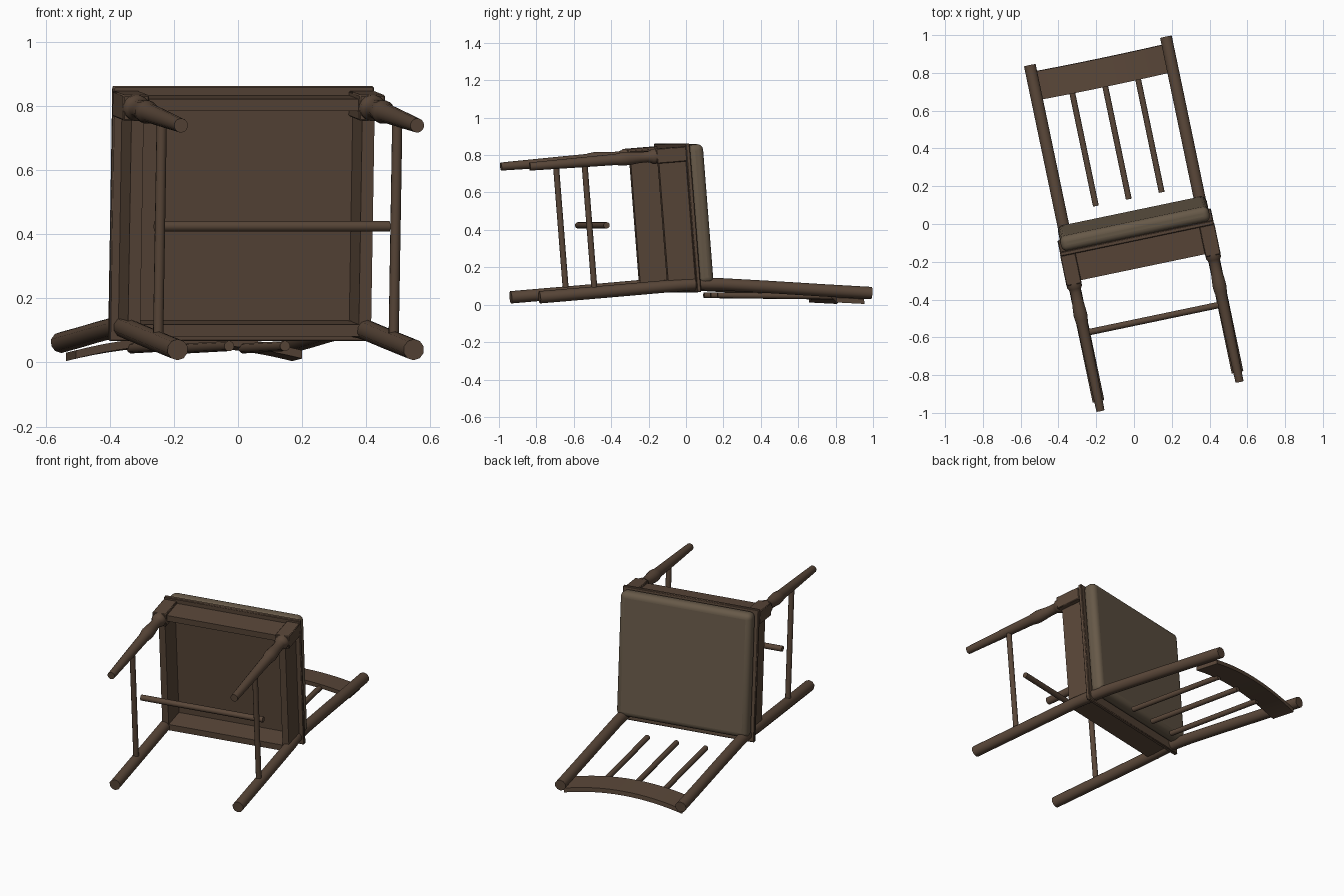
import bpy, bmesh, math
from mathutils import Matrix, Vector

if "Cube" in bpy.data.objects:
    bpy.data.objects.remove(bpy.data.objects["Cube"])

# The chair is built upright facing -y, then laid on its back with this pose
POSE = Matrix.Rotation(math.radians(11.8), 4, 'Z') @ Matrix.Rotation(math.radians(-85.4), 4, 'X')


def material(name, color):
    m = bpy.data.materials.new(name)
    m.diffuse_color = (*color, 1)
    m.use_nodes = True
    m.node_tree.nodes["Principled BSDF"].inputs["Base Color"].default_value = m.diffuse_color
    return m


WOOD = material("dark_wood", (0.10, 0.062, 0.040))
FABRIC = material("seat_fabric", (0.135, 0.10, 0.065))


def finish(name, bm, mat=WOOD, bevel=0, segments=1):
    bmesh.ops.recalc_face_normals(bm, faces=bm.faces)
    me = bpy.data.meshes.new(name)
    bm.to_mesh(me)
    bm.free()
    ob = bpy.data.objects.new(name, me)
    bpy.context.collection.objects.link(ob)
    me.materials.append(mat)
    if bevel:
        mod = ob.modifiers.new("Bevel", 'BEVEL')
        mod.width, mod.segments = bevel, segments
    bpy.ops.object.select_all(action='DESELECT')
    ob.select_set(True)
    bpy.context.view_layer.objects.active = ob
    bpy.ops.object.shade_smooth_by_angle(angle=math.radians(46))
    ob.matrix_world = POSE
    return ob


def box(name, x, f, z, **kw):
    """Box from (min, max) ranges; f is the distance forward (-y)."""
    bm = bmesh.new()
    size = [r[1] - r[0] for r in (x, f, z)]
    mid = (sum(x) / 2, -sum(f) / 2, sum(z) / 2)
    bmesh.ops.create_cube(bm, size=1, matrix=Matrix.Translation(mid) @ Matrix.Diagonal((*size, 1)))
    return finish(name, bm, **kw)


def tube(name, points, radii, sides=12):
    """Round bar through (x, forward, z) points with a radius at each."""
    pts = [Vector((x, -f, z)) for x, f, z in points]
    bm = bmesh.new()
    rings = []
    for i, (p, r) in enumerate(zip(pts, radii)):
        d = (pts[min(i + 1, len(pts) - 1)] - pts[max(i - 1, 0)]).normalized()
        s = d.orthogonal().normalized() if abs(d.x) > 0.9 else Vector((1, 0, 0))
        s = (s - d * s.dot(d)).normalized()
        t = d.cross(s)
        angles = [2 * math.pi * (k + 0.5) / sides for k in range(sides)]
        rings.append([bm.verts.new(p + r * (math.cos(a) * s + math.sin(a) * t)) for a in angles])
    for lo, hi in zip(rings, rings[1:]):
        for k in range(sides):
            n = (k + 1) % sides
            bm.faces.new((lo[k], lo[n], hi[n], hi[k]))
    bm.faces.new(rings[0])
    bm.faces.new(rings[-1])
    return finish(name, bm)


# Seat board and cushion
box("seat_board", (-.415, .415), (.068, .865), (-.02, .003), bevel=.004)
box("seat_cushion", (-.402, .402), (.11, .857), (0, .082), mat=FABRIC, bevel=.032, segments=5)

# Aprons under the seat
box("front_apron", (-.36, .36), (.80, .837), (-.167, -.015))
box("back_apron", (-.36, .36), (.095, .132), (-.167, -.015))

# Turned front leg: (height, radius)
LEG = [(-.175, .041), (-.197, .041), (-.207, .034), (-.225, .029), (-.27, .030), (-.32, .035),
       (-.35, .037), (-.38, .034), (-.40, .030), (-.60, .027), (-.87, .022)]
# Back post: (forward, height)
POST = [(.110, -.873), (.111, -.50), (.113, -.12), (.111, 0), (.100, .12),
        (.062, .40), (.025, .66), (-.013, .937)]

for side, s in (("left", -1), ("right", 1)):
    box(side + "_apron", sorted((.348 * s, .387 * s)), (.12, .80), (-.167, -.015))
    box(side + "_front_leg_block", sorted((.335 * s, .417 * s)), (.771, .851), (-.182, -.018), bevel=.004)
    tube(side + "_front_leg", [(.376 * s, .811, z) for z, r in LEG], [r for z, r in LEG], 16)
    tube(side + "_back_post", [((.376 if z < 0 else .368) * s, f, z) for f, z in POST], [.033] * len(POST), 10)
    tube(side + "_stretcher", [(.375 * s, .11, -.57), (.375 * s, .81, -.57)], [.016] * 2)

# Cross stretcher and back spindles
tube("cross_stretcher", [(-.372, .464, -.476), (.375, .464, -.476)], [.017] * 2)
for i, x in enumerate((-.178, 0, .178)):
    tube(f"spindle_{i + 1}", [(x, .040, .138), (x, -.018, .77)], [.016] * 2)

# Curved crest rail, middle bowed forward
bm = bmesh.new()
N, rows = 16, []
for i in range(N + 1):
    x = -.36 + .72 * i / N
    f = -.045 + .045 * (1 - (x / .36) ** 2)
    corners = ((.010, .746, 1), (.010, .746, -1), (-.010, .897, -1), (-.010, .897, 1))
    rows.append([bm.verts.new((x, -(f + lean + .013 * side), z)) for lean, z, side in corners])
for a, b in zip(rows, rows[1:]):
    for k in range(4):
        n = (k + 1) % 4
        bm.faces.new((a[k], a[n], b[n], b[k]))
bm.faces.new(rows[0])
bm.faces.new(rows[-1])
finish("crest_rail", bm)
